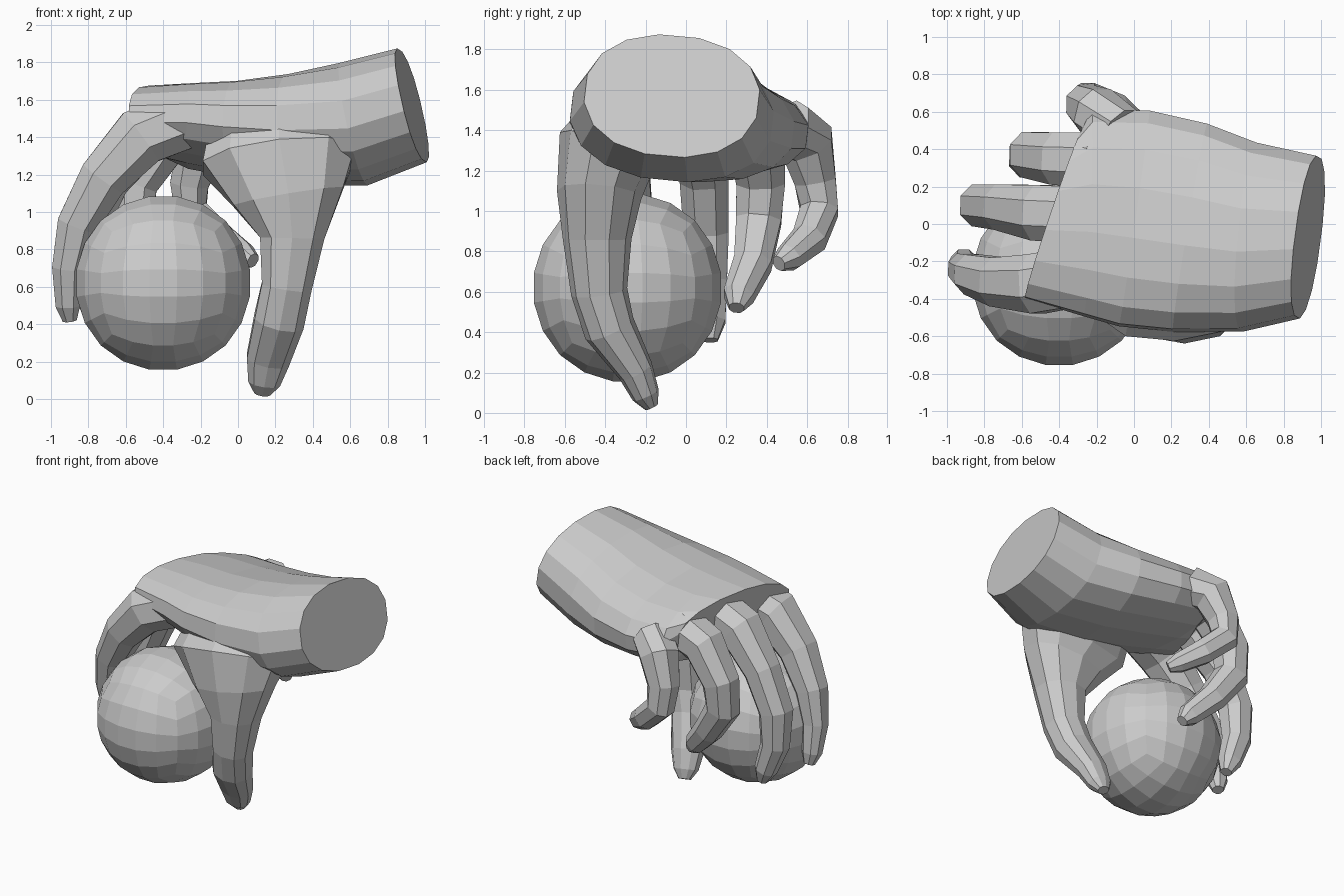
import bpy, bmesh, math
from mathutils import Vector

if "Cube" in bpy.data.objects:
    bpy.data.objects.remove(bpy.data.objects["Cube"])


def loft(name, rings, side, sides, start=None, end=None, square=0.9):
    """Closed tube through rings (x, y, z, half width, half depth)."""
    bm = bmesh.new()
    pts = [Vector(r[:3]) for r in rings]
    loops = []
    last = len(pts) - 1
    for i, r in enumerate(rings):
        t = pts[min(i + 1, last)] - pts[max(i - 1, 0)]
        if i == 0 and start:
            t = Vector(start)
        if i == last and end:
            t = Vector(end)
        t.normalize()
        u = Vector(side)
        u = (u - t * u.dot(t)).normalized()
        v = t.cross(u)
        loop = []
        for k in range(sides):
            a = 2 * math.pi * (k + 0.5) / sides
            c = math.copysign(abs(math.cos(a)) ** square, math.cos(a))
            s = math.copysign(abs(math.sin(a)) ** square, math.sin(a))
            loop.append(bm.verts.new(pts[i] + u * c * r[3] + v * s * r[4]))
        loops.append(loop)
    for a, b in zip(loops, loops[1:]):
        for k in range(sides):
            j = (k + 1) % sides
            bm.faces.new((a[k], a[j], b[j], b[k]))
    bm.faces.new(loops[0])
    bm.faces.new(loops[-1])
    bmesh.ops.recalc_face_normals(bm, faces=bm.faces)
    return to_object(name, bm)


def to_object(name, bm):
    mesh = bpy.data.meshes.new(name)
    bm.to_mesh(mesh)
    bm.free()
    ob = bpy.data.objects.new(name, mesh)
    bpy.context.collection.objects.link(ob)
    return ob


def finger(name, path, side=(0, 1, 0)):
    return loft(name, [(*p, p[3]) for p in path], side, 8)


# Wrist and palm, from the cut wrist to the slanted knuckle line
hand = loft("hand", [
    (0.93, -0.07, 1.57, 0.44, 0.31),
    (0.62, -0.07, 1.47, 0.51, 0.33),
    (0.30, -0.02, 1.44, 0.57, 0.29),
    (0.00, 0.03, 1.44, 0.59, 0.25),
    (-0.25, 0.06, 1.46, 0.56, 0.22),
    (-0.43, 0.05, 1.48, 0.48, 0.19)],
    (0, 1, -0.12), 16, start=(-1, 0.115, -0.233), end=(-1, 0.33, -0.1))

# Thumb with a broad fleshy base
thumb = loft("thumb", [
    (0.22, -0.25, 1.45, 0.38, 0.24),
    (0.22, -0.40, 1.28, 0.43, 0.25),
    (0.27, -0.43, 1.08, 0.31, 0.21),
    (0.29, -0.44, 0.86, 0.18, 0.17),
    (0.26, -0.43, 0.60, 0.14, 0.14),
    (0.22, -0.38, 0.42, 0.14, 0.13),
    (0.16, -0.25, 0.21, 0.12, 0.09),
    (0.14, -0.20, 0.09, 0.09, 0.07),
    (0.13, -0.17, 0.03, 0.045, 0.035)], (1, 0, 0), 10)

# Four curled fingers
fingers = [
    finger("index_finger", [
        (-0.30, -0.28, 1.49, 0.17), (-0.52, -0.32, 1.40, 0.17),
        (-0.72, -0.31, 1.18, 0.14), (-0.86, -0.27, 0.93, 0.115),
        (-0.91, -0.24, 0.70, 0.09), (-0.91, -0.20, 0.50, 0.07),
        (-0.90, -0.18, 0.42, 0.04)]),
    finger("middle_finger", [
        (-0.30, 0.05, 1.50, 0.16), (-0.50, 0.06, 1.42, 0.16),
        (-0.70, 0.09, 1.17, 0.13), (-0.82, 0.10, 0.90, 0.12),
        (-0.82, 0.11, 0.65, 0.10), (-0.75, 0.12, 0.45, 0.08),
        (-0.72, 0.12, 0.36, 0.04)]),
    finger("ring_finger", [
        (-0.20, 0.34, 1.46, 0.16), (-0.40, 0.35, 1.38, 0.15),
        (-0.55, 0.37, 1.15, 0.13), (-0.56, 0.36, 0.95, 0.12),
        (-0.42, 0.33, 0.74, 0.10), (-0.27, 0.26, 0.58, 0.08),
        (-0.22, 0.25, 0.52, 0.04)]),
    finger("little_finger", [
        (-0.08, 0.50, 1.42, 0.14), (-0.20, 0.60, 1.34, 0.14),
        (-0.26, 0.64, 1.15, 0.11), (-0.25, 0.66, 1.00, 0.10),
        (-0.10, 0.61, 0.86, 0.09), (0.03, 0.51, 0.77, 0.07),
        (0.08, 0.46, 0.74, 0.04)]),
]

# Merge the digits into one skin
for digit in [thumb] + fingers:
    mod = hand.modifiers.new("union", 'BOOLEAN')
    mod.operation = 'UNION'
    mod.solver = 'EXACT'
    mod.object = digit
    bpy.context.view_layer.objects.active = hand
    bpy.ops.object.modifier_apply(modifier=mod.name)
    bpy.data.objects.remove(digit)

# Ball: subdivided cube pushed out to a sphere
bm = bmesh.new()
bmesh.ops.create_cube(bm, size=2)
bmesh.ops.subdivide_edges(bm, edges=bm.edges[:], cuts=4, use_grid_fill=True)
for v in bm.verts:
    w = Vector([math.tan(c * math.pi / 4) for c in v.co])
    v.co = w.normalized() * 0.475 + Vector((-0.40, -0.29, 0.62))
ball = to_object("ball", bm)
